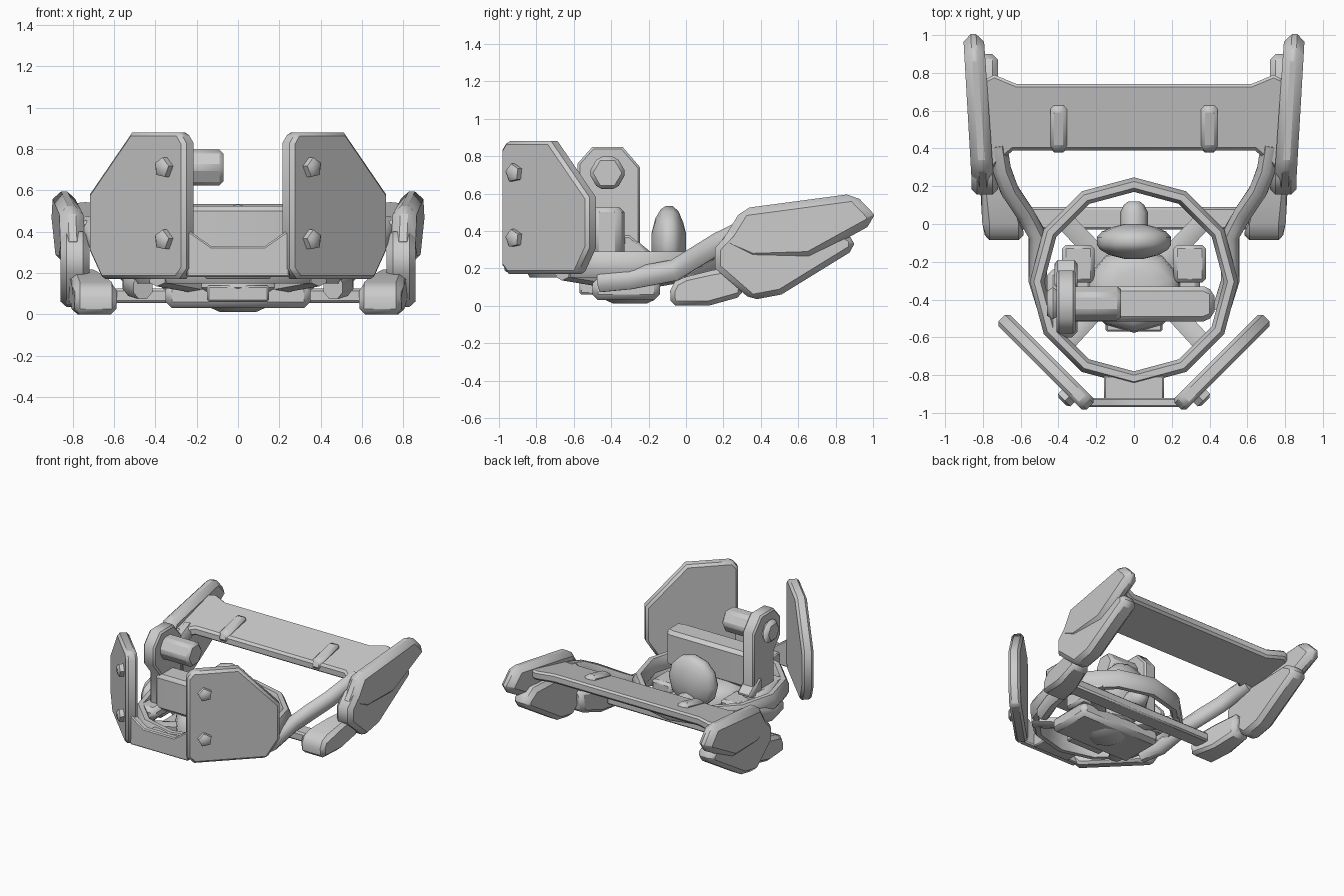
import bpy, bmesh, math
from mathutils import Vector

if "Cube" in bpy.data.objects:
    bpy.data.objects.remove(bpy.data.objects["Cube"])


def finish(name, bm, bevel=0.0, mirror=False):
    bmesh.ops.recalc_face_normals(bm, faces=bm.faces)
    me = bpy.data.meshes.new(name)
    bm.to_mesh(me)
    bm.free()
    ob = bpy.data.objects.new(name, me)
    bpy.context.collection.objects.link(ob)
    if bevel:
        b = ob.modifiers.new("bevel", 'BEVEL')
        b.width, b.segments, b.limit_method = bevel, 1, 'ANGLE'
        b.angle_limit = math.radians(50)
    if mirror:
        m = ob.modifiers.new("mirror", 'MIRROR')
        m.use_axis[0] = True
        m.merge_threshold = 0.0001
    return ob


def loft(name, rings, bevel=0.0, mirror=False, closed=False):
    """Skin a list of equal-sized point rings."""
    bm = bmesh.new()
    rows = [[bm.verts.new(p) for p in r] for r in rings]
    n = len(rows[0])
    pairs = list(zip(rows, rows[1:])) + ([(rows[-1], rows[0])] if closed else [])
    for a, b in pairs:
        for i in range(n):
            bm.faces.new((a[i], a[(i + 1) % n], b[(i + 1) % n], b[i]))
    if not closed:
        bm.faces.new(rows[0])
        bm.faces.new(rows[-1])
    return finish(name, bm, bevel, mirror)


def prism(name, pts, w0, w1, place, bevel=0.0, mirror=False):
    """Extrude a 2D profile from w0 to w1; place(u, v, w) gives the 3D point."""
    return loft(name, [[place(u, v, w) for u, v in pts] for w in (w0, w1)], bevel, mirror)


def box(name, x0, x1, y0, y1, z0, z1, bevel=0.02, mirror=False):
    return prism(name, [(x0, y0), (x1, y0), (x1, y1), (x0, y1)], z0, z1,
                 lambda u, v, w: (u, v, w), bevel, mirror)


def tube(name, path, rx, rz, sides=8, mirror=False):
    """Elliptical section swept on a path; rx across, rz upward."""
    path = [Vector(p) for p in path]
    rings = []
    for i, p in enumerate(path):
        d = (path[min(i + 1, len(path) - 1)] - path[max(i - 1, 0)]).normalized()
        s = d.cross(Vector((0, 0, 1))).normalized()
        u = s.cross(d)
        angs = [2 * math.pi * (k + 0.5) / sides for k in range(sides)]
        rings.append([p + s * rx * math.cos(a) + u * rz * math.sin(a) for a in angs])
    return loft(name, rings, 0, mirror)


def spin(name, c, axis, prof, sides, sx=1.0, sy=1.0, mirror=False, turn=0.0):
    """Stack of polygon rings (radius, offset) along an axis."""
    q = Vector((0, 0, 1)).rotation_difference(Vector(axis))
    rings = []
    for r, h in prof:
        rings.append([Vector(c) + q @ Vector((sx * r * math.cos(a), sy * r * math.sin(a), h))
                      for a in (2 * math.pi * k / sides + turn for k in range(sides))])
    return loft(name, rings, 0, mirror)


YZ = lambda u, v, w: (w, u, v)

# main twelve-sided ring
sect = [(.475, .19), (.495, .15), (.53, .15), (.552, .19), (.552, .25), (.53, .29), (.495, .29), (.475, .25)]
loft("main_ring", [[(r * math.cos(a), -.305 + r * math.sin(a), z) for r, z in sect]
                   for a in (math.radians(30 * k) for k in range(12))], closed=True)

# shield wings, folded back 45 degrees from the front
wing = [(0, .22), (.05, .17), (.57, .17), (.66, .31), (.66, .58), (.37, .88), (.04, .88), (0, .83)]
D = Vector((.70, .70, 0)).normalized()
N = Vector((D.y, -D.x, 0))
prism("shield_wing", wing, 0, .085,
      lambda u, v, w: Vector((.203, -.935, v)) + D * u + N * w, .018, True)
for z in (.71, .36):
    spin("shield_bolt", (.355, -.915, z), N, [(.05, -.03), (.05, .022), (.03, .035)], 5, mirror=True)

# notched front strip and its bracket to the ring
prism("front_strip", [(-.25, .18), (.25, .18), (.25, .40), (.23, .40), (.13, .33), (-.13, .33),
                      (-.23, .40), (-.25, .40)], -.97, -.92, lambda u, v, w: (u, w, v), .008)
box("front_bracket", -.16, .16, -.93, -.80, .17, .28, .01)

# rear arms from ring to pods
tube("rear_arm", [(.46, -.46, .13), (.51, -.30, .145), (.51, -.06, .19), (.58, .06, .26),
                  (.66, .18, .335), (.70, .29, .39), (.72, .42, .42)], .052, .062, mirror=True)

# end pods: upper and lower bodies on each side
upper = [(.22, .39), (.30, .52), (.90, .60), (1.005, .49), (1.005, .44), (.66, .25), (.35, .24), (.17, .32)]
prism("upper_pod", upper, 0, 1, lambda u, v, w:
      (.74 + .07 * (u - .2) + w * (.118 - .012 * (u - .2)), u, v), .04, True)
lower = [(.155, .31), (.24, .40), (.80, .42), (.90, .36), (.90, .30), (.51, .06), (.35, .03), (.155, .2)]
prism("lower_pod", lower, .72, .86, YZ, .035, True)

# rear cross plate, flared at both ends, rising to the back
plate = [(0, .39), (.64, .39), (.78, .27), (.80, .30), (.80, .76), (.74, .79), (.62, .74), (0, .74)]
plate += [(-x, y) for x, y in plate[-2:0:-1]]
prism("cross_plate", plate, -.035, .035,
      lambda u, v, w: (u, v, .465 + .2 * (v - .56) + w), .015)
rib = [(.37, .42), (.40, .49), (.61, .54), (.64, .50), (.62, .44)]
prism("plate_rib", rib, .355, .443, YZ, .02, True)

# feet below the pods, joined by an axle
foot = [(-.08, .0), (.12, .0), (.30, .05), (.32, .22), (.14, .19), (.0, .155), (-.06, .13), (-.085, .08)]
prism("foot", foot, 0, 1, lambda u, v, w:
      (.585 + .3 * max(u, 0) + w * (.205 - .2 * max(u, 0)), u, v), .025, True)
box("axle", -.62, .62, -.03, .09, .055, .125, .012)

# diagonal spokes and hub base under the seat
for y in (.04, -.66):
    tube("spoke", [(.06, -.30, .11), (.39, y, .17)], .058, .035, 6, True)
box("base_block", -.35, .35, -.50, -.14, .03, .15, .03)
box("base_front", -.15, .15, -.57, -.40, .06, .14, .01)
spin("base_hub", (0, -.3, 0), (0, 0, 1), [(.09, .012), (.13, .03), (.13, .1)], 8)
box("side_mount", .21, .38, -.31, -.11, .12, .24, .02, True)

# seat: cushion, lens-shaped backrest and rear support
spin("seat_cushion", (0, -.35, 0), (0, 0, 1), [(.20, .08), (.26, .13), (.25, .2), (.20, .25), (.12, .27)],
     10, 1, .87, turn=math.pi / 2)
spin("seat_backrest", (0, -.09, .335), (0, 1, 0),
     [(.05, -.095), (.13, -.075), (.18, -.045), (.197, -.02), (.197, .02), (.17, .05), (.11, .075), (.05, .09)], 12)
spin("seat_support", (0, .03, .2), (0, 1, 0), [(.075, -.12), (.075, .03), (.055, .07), (.03, .09)], 8)

# control console lying across the seat
prism("console", [(-.36, -.515), (.37, -.515), (.425, -.49), (.425, -.355), (.37, -.33), (-.36, -.33)],
      .25, .525, lambda u, v, w: (u, v, w), .025)

# left sight post with hexagonal barrel
post = [(-.50, .18), (-.245, .18), (-.245, .74), (-.34, .85), (-.50, .85), (-.58, .76), (-.58, .62), (-.50, .52)]
prism("sight_post", post, -.41, -.31, YZ, .012)
box("post_foot", -.46, -.30, -.60, -.24, .19, .29, .03)
prism("post_brace", [(-.34, .22), (-.18, .28), (-.30, .38), (-.34, .38)], -.42, -.30, YZ, .015)
hexa = [(-.42 + .1 * math.cos(a), .71 + .1 * math.sin(a)) for a in (math.pi / 3 * k for k in range(6))]
prism("sight_barrel", hexa, -.33, -.07, YZ, .02)
prism("sight_cap", hexa, -.46, -.40, YZ, .03)

# smooth shading with sharp edges kept
bpy.ops.object.select_all(action='SELECT')
bpy.context.view_layer.objects.active = bpy.context.selected_objects[0]
bpy.ops.object.shade_smooth_by_angle(angle=math.radians(50))
